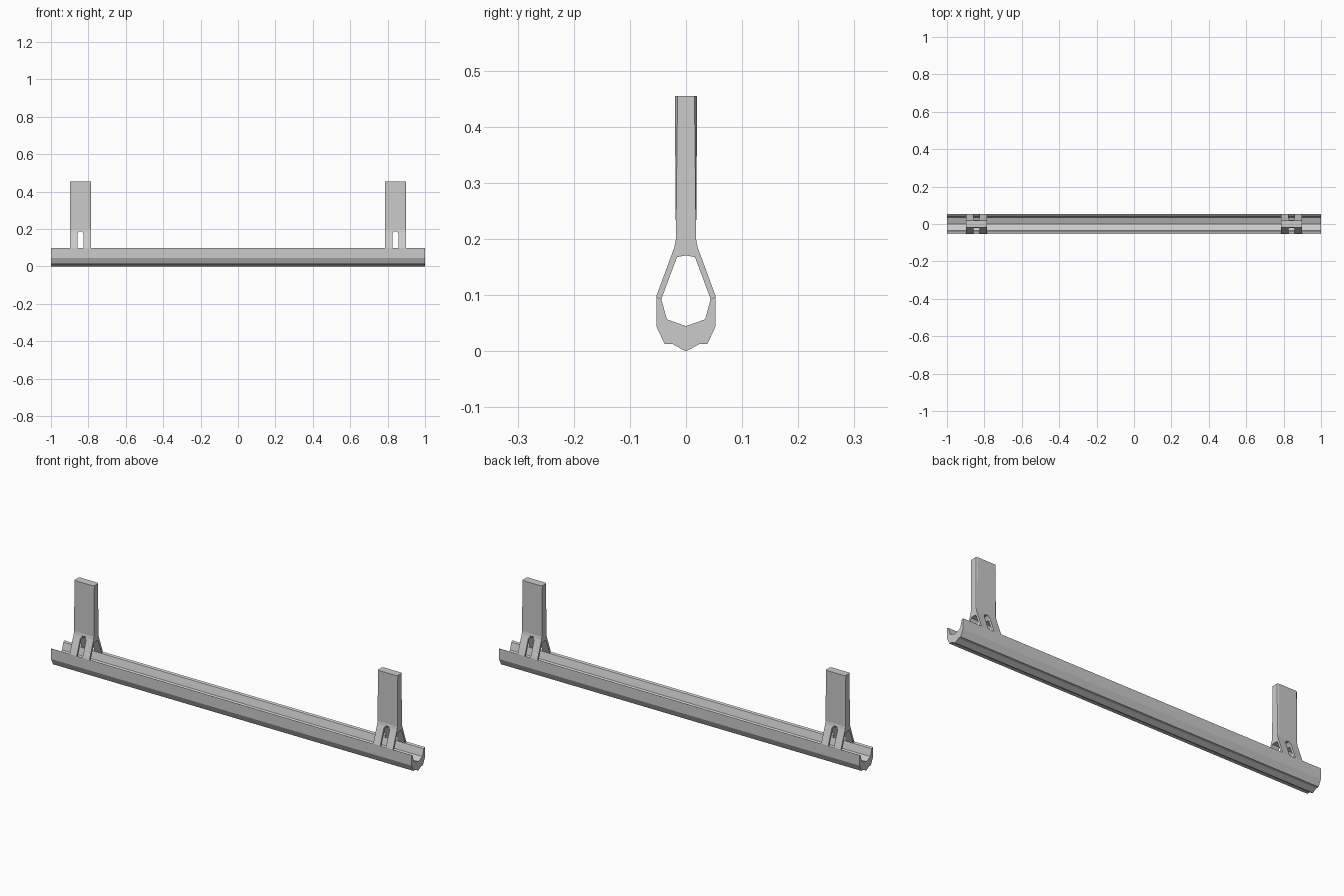
import bpy, bmesh

if "Cube" in bpy.data.objects:
    bpy.data.objects.remove(bpy.data.objects["Cube"])


def mirrored(half):
    """Close a half outline (y >= 0) listed from the top centre to the bottom centre."""
    return half + [(-y, z) for y, z in reversed(half) if y > 0]


def prism(name, points, start, end, axis):
    """Extrude a 2D outline along x (points are y,z) or along y (points are x,z)."""
    bm = bmesh.new()
    place = (lambda p: (start, p[0], p[1])) if axis == 'X' else (lambda p: (p[0], start, p[1]))
    face = bm.faces.new([bm.verts.new(place(p)) for p in points])
    res = bmesh.ops.extrude_face_region(bm, geom=[face])
    step = (end - start, 0, 0) if axis == 'X' else (0, end - start, 0)
    bmesh.ops.translate(bm, vec=step,
                        verts=[g for g in res['geom'] if isinstance(g, bmesh.types.BMVert)])
    bmesh.ops.recalc_face_normals(bm, faces=bm.faces)
    mesh = bpy.data.meshes.new(name)
    bm.to_mesh(mesh)
    bm.free()
    obj = bpy.data.objects.new(name, mesh)
    bpy.context.collection.objects.link(obj)
    return obj


# Long open trough with a keeled underside
trough = mirrored([(0, 0.045), (0.034, 0.057), (0.044, 0.093), (0.053, 0.098),
                   (0.053, 0.045), (0.038, 0.013), (0.024, 0.013), (0, 0)])
prism("trough", trough, -1, 1, 'X')

# Hanger: flat post that forks into front and back legs
CX, HALF = 0.842, 0.055
fork = [(0.02, 0.455), (0.018, 0.20), (0.021, 0.185), (0.053, 0.098),
        (0.044, 0.093), (0.016, 0.168), (0, 0.171)]
hanger = prism("hanger", mirrored(fork), CX - HALF, CX + HALF, 'X')

# Chamfer the upright corners of the post
bm = bmesh.new()
bm.from_mesh(hanger.data)
corners = [e for e in bm.edges
           if min(v.co.z for v in e.verts) > 0.19
           and abs(e.verts[0].co.z - e.verts[1].co.z) > 0.1]
bmesh.ops.bevel(bm, geom=corners, offset=0.005, segments=1, affect='EDGES')
bm.to_mesh(hanger.data)
bm.free()

# Pointed window that splits each leg in two
W = 0.016
window = [(CX - W, 0.08), (CX + W, 0.08), (CX + W, 0.175), (CX + 0.007, 0.188),
          (CX - 0.007, 0.188), (CX - W, 0.175)]
cutter = prism("window_cutter", window, -0.1, 0.1, 'Y')
cutter.hide_render = True
cutter.hide_viewport = True
cutter.display_type = 'WIRE'

cut = hanger.modifiers.new("window", 'BOOLEAN')
cut.operation = 'DIFFERENCE'
cut.solver = 'EXACT'
cut.object = cutter

# Second hanger at the other end
hanger.modifiers.new("other_end", 'MIRROR').use_axis = (True, False, False)
